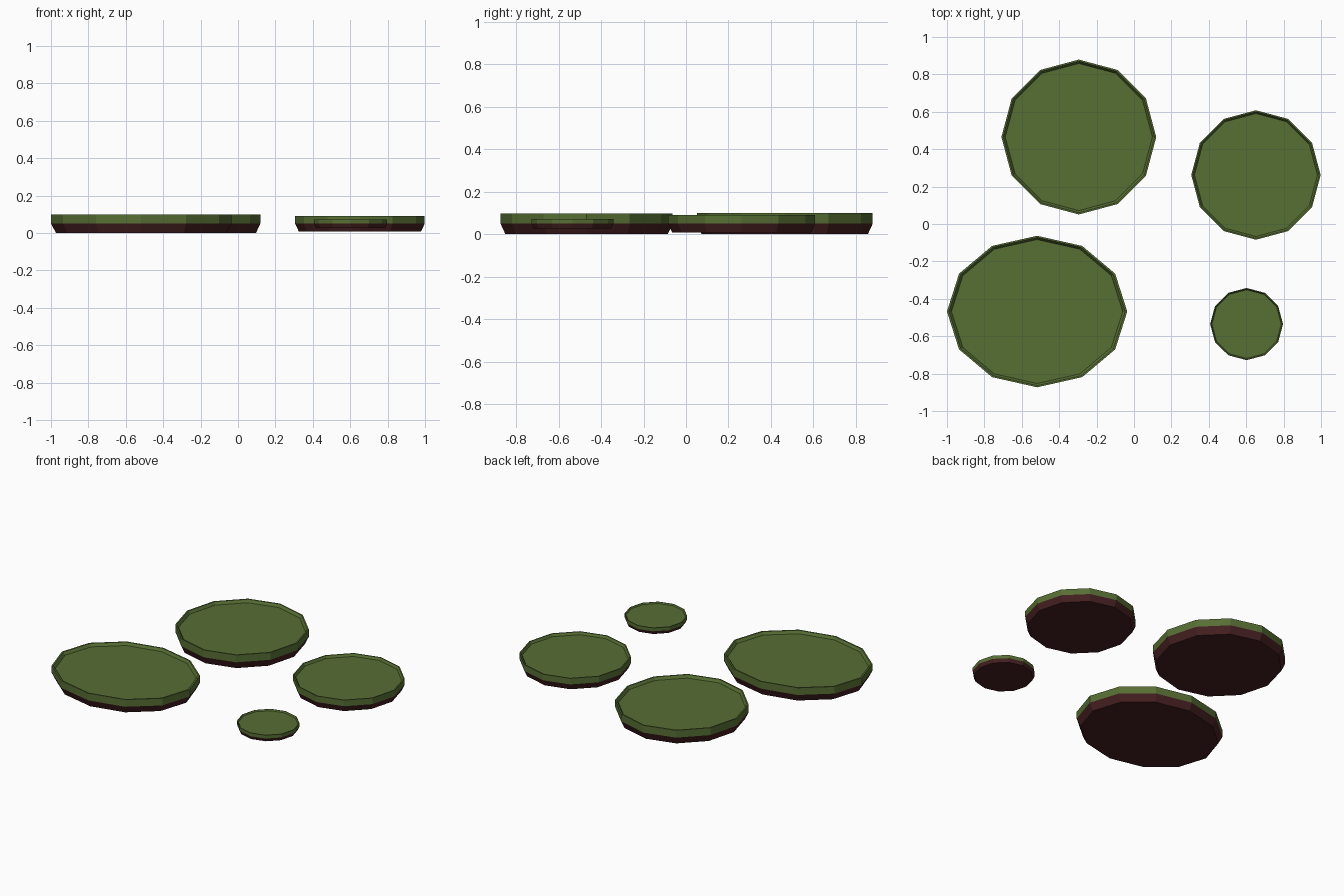
import bpy, bmesh, math

if "Cube" in bpy.data.objects:
    bpy.data.objects.remove(bpy.data.objects["Cube"])

def material(name, colour):
    m = bpy.data.materials.new(name)
    m.diffuse_color = (*colour, 1)
    m.use_nodes = True
    m.node_tree.nodes["Principled BSDF"].inputs["Base Color"].default_value = m.diffuse_color
    return m

green = material("leaf green", (0.095, 0.156, 0.034))
maroon = material("underside maroon", (0.062, 0.0144, 0.0155))

SIDES = 12
# (radius, height) for a pad of radius 1: tapered underside, wall, rim, recessed top
PROFILE = [(0.945, -0.12), (1, 0), (1, 0.12), (0.978, 0.12), (0.95, 0.075)]

def lily_pad(name, x, y, rx, ry):
    bm = bmesh.new()
    rings = []
    for r, h in PROFILE:
        rings.append([bm.verts.new((r * rx * math.cos(2 * math.pi * i / SIDES),
                                    r * ry * math.sin(2 * math.pi * i / SIDES),
                                    h * ry)) for i in range(SIDES)])
    bottom = bm.faces.new(rings[0][::-1])
    bottom.material_index = 1
    for k, (a, b) in enumerate(zip(rings, rings[1:])):
        for i in range(SIDES):
            j = (i + 1) % SIDES
            f = bm.faces.new((a[i], a[j], b[j], b[i]))
            f.material_index = 1 if k == 0 else 0
    bm.faces.new(rings[-1])
    mesh = bpy.data.meshes.new(name)
    bm.to_mesh(mesh)
    bm.free()
    mesh.materials.append(green)
    mesh.materials.append(maroon)
    ob = bpy.data.objects.new(name, mesh)
    ob.location = (x, y, 0.05)
    bpy.context.collection.objects.link(ob)

# Four floating pads sharing one mid height
lily_pad("back_pad", -0.295, 0.465, 0.414, 0.414)
lily_pad("wide_pad", -0.518, -0.468, 0.482, 0.405)
lily_pad("right_pad", 0.652, 0.262, 0.346, 0.346)
lily_pad("small_pad", 0.602, -0.535, 0.195, 0.193)
